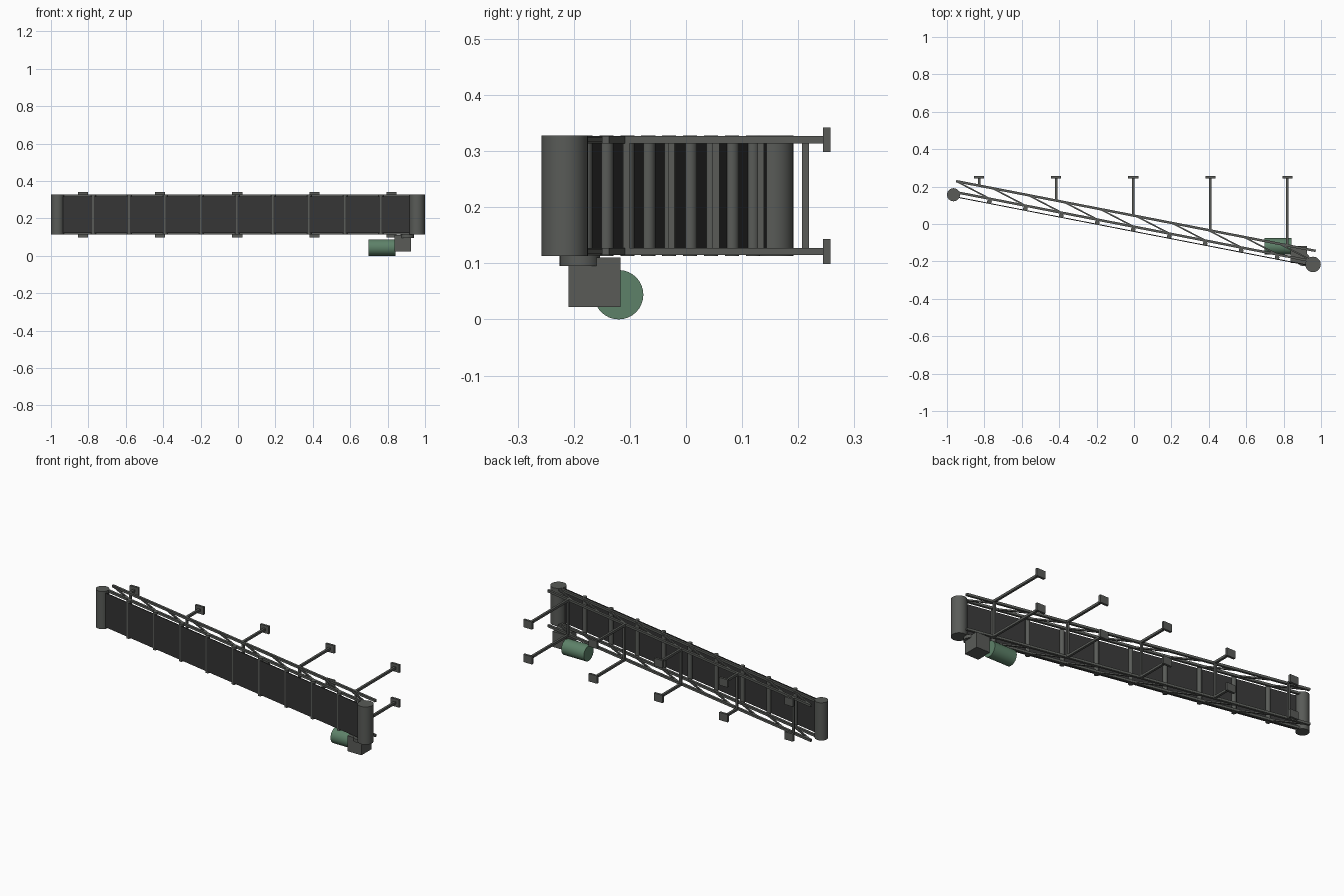
import bpy, math
from mathutils import Vector, Matrix

if "Cube" in bpy.data.objects:
    bpy.data.objects.remove(bpy.data.objects["Cube"])

ANG = math.radians(-10.97)          # slope of the conveyor in plan
ORG = Vector((-0.004, -0.030))      # middle of the roller axis
HALF = 0.979                        # half the distance between pulleys
ZC, ZLO, ZHI = 0.2205, 0.121, 0.320  # mid height and the two truss sides


def material(name, rgb):
    m = bpy.data.materials.new(name)
    m.diffuse_color = (*rgb, 1)
    m.use_nodes = True
    m.node_tree.nodes["Principled BSDF"].inputs["Base Color"].default_value = m.diffuse_color
    return m


STEEL = material("steel", (0.10, 0.105, 0.097))
RUBBER = material("rubber", (0.035, 0.035, 0.035))
GREEN = material("green_paint", (0.11, 0.22, 0.14))


def P(u, v, z):
    """Conveyor coordinates (along, across) to world."""
    c, s = math.cos(ANG), math.sin(ANG)
    return Vector((ORG.x + u * c - v * s, ORG.y + u * s + v * c, z))


def box(name, centre, size, mat=STEEL, ang=0.0):
    bpy.ops.mesh.primitive_cube_add(size=1)
    o = bpy.context.object
    o.name = name
    o.data.transform(Matrix.Diagonal((*size, 1)))
    o.location = centre
    o.rotation_euler.z = ang
    o.data.materials.append(mat)
    return o


def beam(name, a, b, w, h):
    """Bar in a horizontal plane from a to b."""
    d = b - a
    return box(name, (a + b) / 2, (d.length, w, h), STEEL, math.atan2(d.y, d.x))


def cylinder(name, centre, r, length, mat=STEEL, axis="Z", n=32):
    rot = (0, math.pi / 2, 0) if axis == "X" else (0, 0, 0)
    bpy.ops.mesh.primitive_cylinder_add(vertices=n, radius=r, depth=length,
                                        location=centre, rotation=rot)
    o = bpy.context.object
    o.name = name
    o.data.materials.append(mat)
    bpy.ops.object.shade_smooth_by_angle(angle=math.radians(35))
    return o


# belt and end pulleys
box("belt", P(0, -0.009, ZC), (2 * HALF, 0.005, 0.195), RUBBER, ANG)
cylinder("tail_pulley", P(-HALF, 0, ZC), 0.035, 0.215)
cylinder("head_pulley", P(HALF, 0, ZC), 0.0415, 0.215)

# carrying rollers
PITCH = 2 * HALF / 10
for i in range(1, 10):
    cylinder("roller", P(-HALF + i * PITCH, 0, ZC), 0.0125, 0.215, n=16)

# side trusses: two chords with diagonals
TOP, BOT = 0.074, 0.016
for z in (ZLO, ZHI):
    for v, name in ((TOP, "upper_chord"), (BOT, "lower_chord")):
        beam(name, P(-HALF, v, z), P(HALF, v, z), 0.013, 0.013)
    for i in range(10):
        u = -HALF + i * PITCH
        beam("diagonal", P(u, TOP, z), P(u + PITCH, BOT, z), 0.008, 0.008)

# legs with foot plates, tied by cross bars
for i in range(-2, 3):
    x = -0.004 + i * 0.412
    y = ORG.y + (x - ORG.x) * math.tan(ANG) + TOP / math.cos(ANG)
    for z in (ZLO, ZHI):
        beam("leg", Vector((x, y, z)), Vector((x, 0.25, z)), 0.013, 0.013)
        box("foot_plate", (x, 0.251, z), (0.054, 0.013, 0.044))
    box("cross_bar", (x, y + 0.008, ZC), (0.012, 0.012, ZHI - ZLO))

# drive: flange, gearbox and motor
cylinder("drive_flange", (0.905, -0.189, 0.105), 0.036, 0.019)
box("gearbox", (0.882, -0.163, 0.066), (0.088, 0.092, 0.088))
cylinder("motor", (0.770, -0.120, 0.044), 0.044, 0.142, GREEN, "X")
